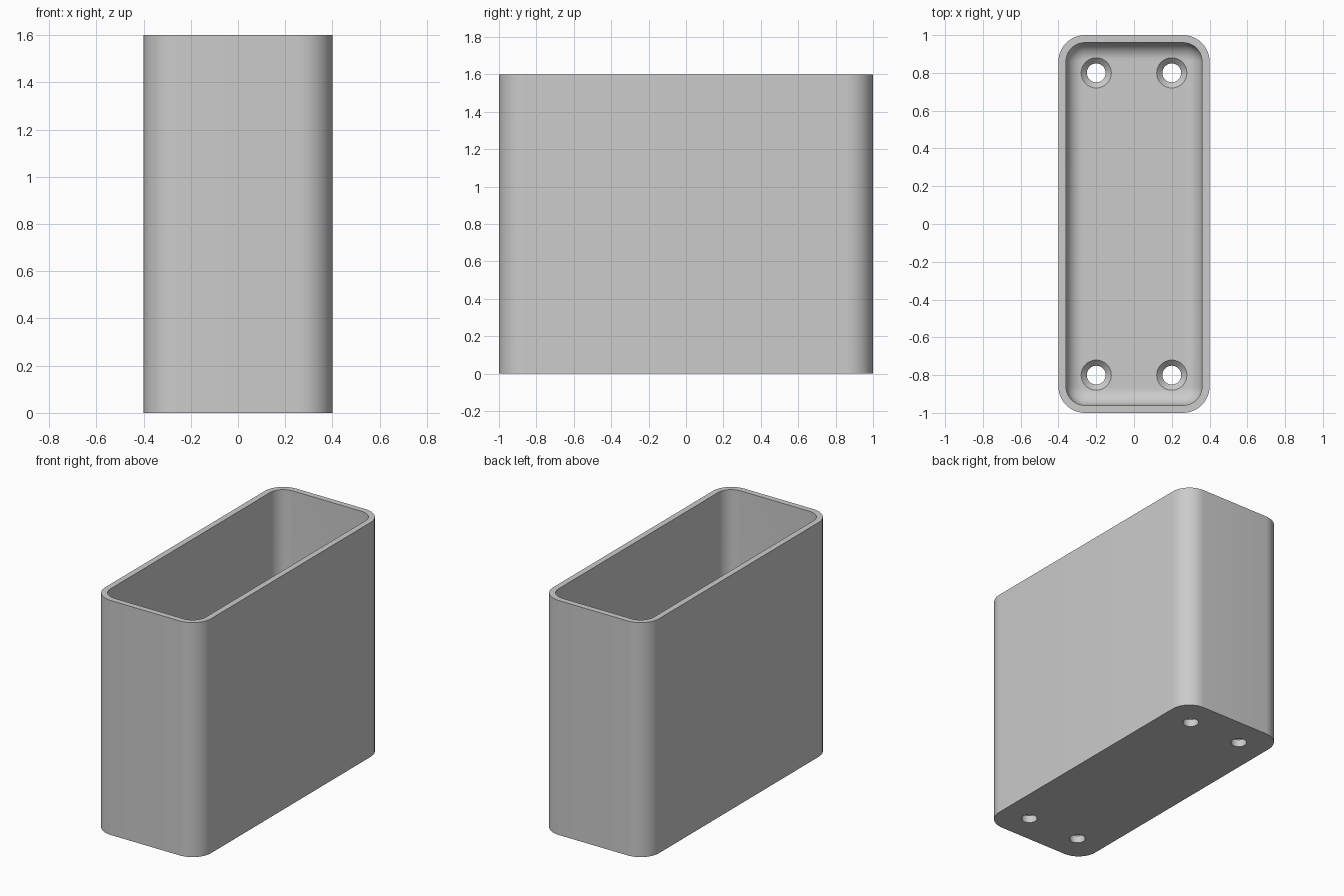
import bpy, bmesh
from math import sin, cos, pi

if "Cube" in bpy.data.objects:
    bpy.data.objects.remove(bpy.data.objects["Cube"])

W, D, H = 0.4, 1.0, 1.6          # half width, half depth, height
WALL, FLOOR = 0.04, 0.08
R_OUT, R_IN, FILLET = 0.14, 0.1, 0.09
STEPS = 12

grey = bpy.data.materials.new("plain grey")
grey.use_nodes = True
grey.diffuse_color = (0.6, 0.6, 0.6, 1)
grey.node_tree.nodes["Principled BSDF"].inputs["Base Color"].default_value = (0.6, 0.6, 0.6, 1)


def ring(bm, inset, radius, z):
    """Rounded rectangle of vertices, counter-clockwise."""
    verts = []
    for q, (sx, sy) in enumerate(((1, 1), (-1, 1), (-1, -1), (1, -1))):
        cx, cy = sx * (W - inset - radius), sy * (D - inset - radius)
        for i in range(STEPS + 1):
            a = (q + i / STEPS) * pi / 2
            verts.append(bm.verts.new((cx + radius * cos(a), cy + radius * sin(a), z)))
    return verts


def circle(bm, x, y, radius, z, n=32):
    return [bm.verts.new((x + radius * cos(2 * pi * i / n),
                          y + radius * sin(2 * pi * i / n), z)) for i in range(n)]


def loft(bm, rings):
    """Skin consecutive rings and cap both ends."""
    for a, b in zip(rings, rings[1:]):
        n = len(a)
        for i in range(n):
            j = (i + 1) % n
            bm.faces.new((a[i], a[j], b[j], b[i]))
    bm.faces.new(rings[0][::-1])
    bm.faces.new(rings[-1])


def finish(bm, name):
    bmesh.ops.recalc_face_normals(bm, faces=bm.faces)
    mesh = bpy.data.meshes.new(name)
    bm.to_mesh(mesh)
    bm.free()
    mesh.materials.append(grey)
    obj = bpy.data.objects.new(name, mesh)
    bpy.context.collection.objects.link(obj)
    return obj


# Open box: outer wall, rim, inner wall and a filleted floor
bm = bmesh.new()
rings = [ring(bm, 0, R_OUT, 0), ring(bm, 0, R_OUT, H), ring(bm, WALL, R_IN, H)]
for i in range(STEPS + 1):
    a = i / STEPS * pi / 2
    shrink = FILLET * (1 - cos(a))
    rings.append(ring(bm, WALL + shrink, R_IN - shrink, FLOOR + FILLET * (1 - sin(a))))
loft(bm, rings)
box = finish(bm, "open_box")

# Countersunk screw holes in the floor
bm = bmesh.new()
for x in (-0.2, 0.2):
    for y in (-0.8, 0.8):
        profile = ((0.05, -0.1), (0.05, FLOOR - 0.03), (0.08, FLOOR), (0.08, FLOOR + 0.1))
        loft(bm, [circle(bm, x, y, r, z) for r, z in profile])
cutter = finish(bm, "screw_hole_cutter")
cutter.hide_render = True

cut = box.modifiers.new("screw holes", 'BOOLEAN')
cut.operation = 'DIFFERENCE'
cut.solver = 'EXACT'
cut.object = cutter
bpy.ops.object.select_all(action='DESELECT')
bpy.context.view_layer.objects.active = box
box.select_set(True)
bpy.ops.object.modifier_apply(modifier=cut.name)
bpy.data.objects.remove(cutter)
bpy.ops.object.shade_smooth_by_angle(angle=pi / 6)
